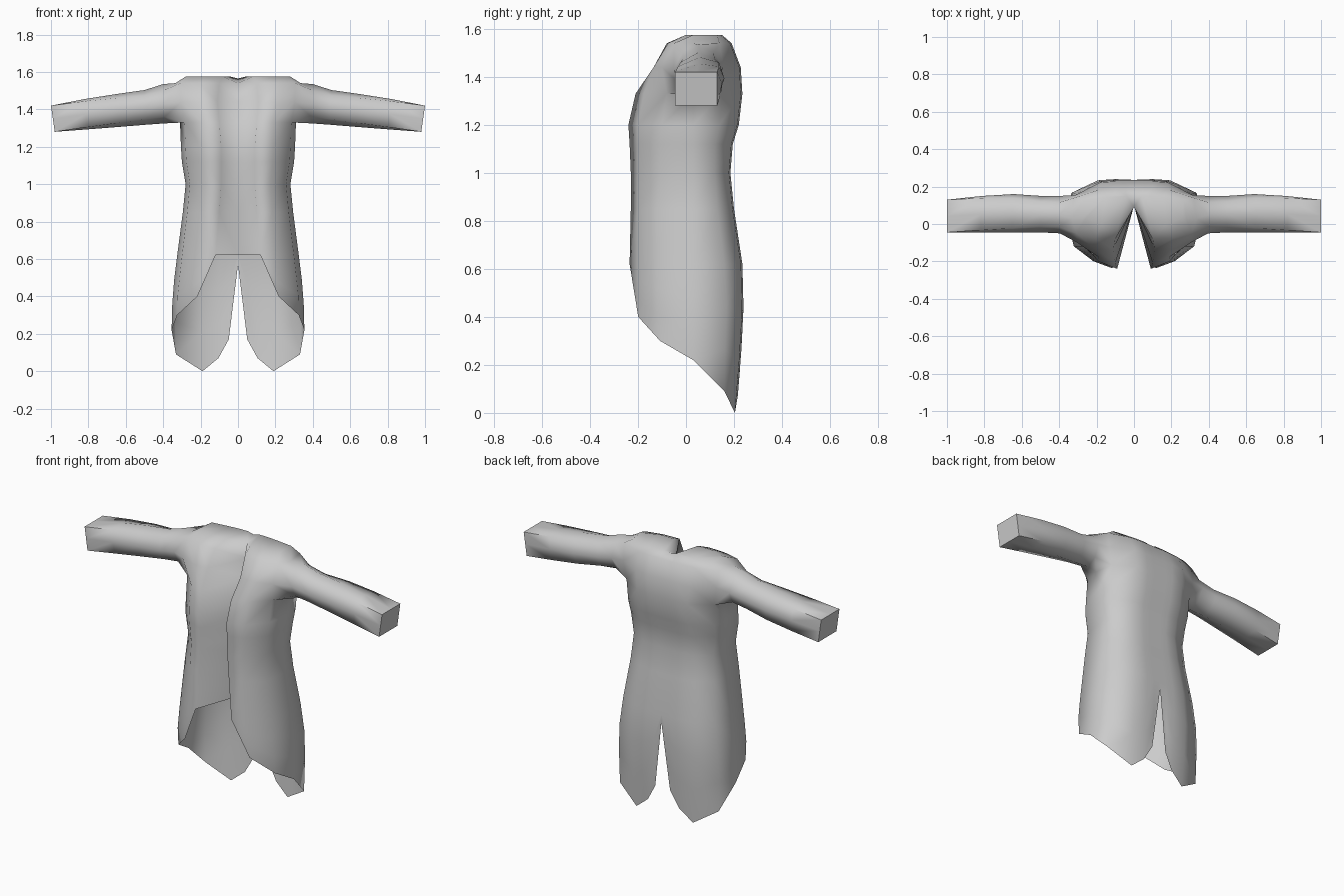
import bpy, bmesh

if "Cube" in bpy.data.objects:
    bpy.data.objects.remove(bpy.data.objects["Cube"])

# Torso sections: z, half width, lapel x, then y of lapel, front, front side, back side, back, groove
ROWS = [
    (0.00, .345, .12, -.22, -.19, -.09, .16, .210, .10),
    (0.22, .355, .12, -.22, -.19, -.10, .16, .228, .10),
    (0.42, .350, .12, -.23, -.20, -.12, .17, .240, .10),
    (0.62, .325, .12, -.235, -.20, -.12, .16, .235, .10),
    (0.85, .295, .10, -.23, -.20, -.12, .13, .200, .10),
    (1.00, .280, .09, -.23, -.20, -.11, .12, .185, .10),
    (1.12, .300, .09, -.235, -.20, -.11, .12, .195, .10),
    (1.20, .305, .09, -.24, -.20, -.10, .14, .220, .10),
    (1.33, .310, .10, -.21, -.175, -.08, .15, .235, .10),
    (1.44, .330, .11, -.135, -.135, -.10, .155, .228, .10),
    (1.54, .335, .10, -.08, -.075, -.05, .14, .190, .09),
    (1.575, .28, .08, .00, .00, .03, .13, .150, .09),
]
# Hem height of each column, from the front groove round to the back centre
HEM = [.62, .62, .40, .30, .22, .09, 0, .07, .17, .57]
WAIST = 3
# Sleeve sections: x, y min, y max, z top, z bottom, corner softening
SLEEVE = [
    (.40, -.05, .15, 1.535, 1.325, .035),
    (.50, -.045, .15, 1.503, 1.318, .03),
    (.65, -.045, .16, 1.482, 1.306, .022),
    (.82, -.045, .15, 1.455, 1.293, .012),
    (1.0, -.045, .13, 1.420, 1.280, 0),
]


def section(z):
    """Torso measurements at any height."""
    for a, b in zip(ROWS, ROWS[1:]):
        if z <= b[0]:
            t = (z - a[0]) / (b[0] - a[0])
            return [p + (q - p) * t for p, q in zip(a, b)]
    return list(ROWS[-1])


def column_point(c, z):
    _, w, xl, yl, yf, yfs, ybs, yb, yv = section(z)
    x, y = [(0, yv), (xl, yl), (.62 * w, yf), (.92 * w, yfs), (w, .03),
            (.95 * w, ybs), (.55 * w, yb - .006), (.3 * w, yb),
            (.14 * w, yb), (0, yb)][c]
    return x, y, z


bm = bmesh.new()
grid = []
# Skirt rows run from the uneven hem up to the waist
for t in (0, 1 / 3, 2 / 3):
    grid.append([bm.verts.new(column_point(c, h + (ROWS[WAIST][0] - h) * t))
                 for c, h in enumerate(HEM)])
for row in ROWS[WAIST:]:
    grid.append([bm.verts.new(column_point(c, row[0])) for c in range(10)])
top = len(grid) - 1
grid[top][0].co.z = 1.54      # neck dips at the front
grid[top][9].co.z = 1.565
a, b, c = top - 3, top - 2, top - 1   # rows around the armhole

# Torso wall, leaving the armhole open
for r in range(top):
    for k in range(9):
        if r in (a, b) and k in (3, 4):
            continue
        if r < 3 and k == 0:
            continue
        bm.faces.new((grid[r][k], grid[r][k + 1], grid[r + 1][k + 1], grid[r + 1][k]))

# Shoulder and neck closure
g = grid[top]
bm.faces.new((g[0], g[1], g[8], g[9]))
bm.faces.new((g[1], g[2], g[6], g[7], g[8]))
bm.faces.new((g[2], g[3], g[4], g[5], g[6]))

# Sleeve grown from the armhole
ring = [grid[a][3], grid[a][4], grid[a][5], grid[b][5],
        grid[c][5], grid[c][4], grid[c][3], grid[b][3]]
for x, y0, y1, zt, zb, s in SLEEVE:
    ym, zm, xb = (y0 + y1) / 2, (zt + zb) / 2, x - .02 * x
    new = [bm.verts.new(p) for p in (
        (xb, y0 + s, zb + s), (xb, ym, zb), (xb, y1 - s, zb + s), ((x + xb) / 2, y1, zm),
        (x, y1 - s, zt - s), (x, ym, zt), (x, y0 + s, zt - s), ((x + xb) / 2, y0, zm))]
    for i in range(8):
        j = (i + 1) % 8
        bm.faces.new((ring[i], ring[j], new[j], new[i]))
    ring = new
for f in bm.faces:
    f.smooth = True

# Flat sleeve end with a crisp rim
cap = bm.faces.new(ring)
for e in cap.edges:
    e.smooth = False
# Crisp corners along the cuff section
for i in (0, 2, 4, 6):
    for e in ring[i].link_edges:
        e.smooth = False

bmesh.ops.remove_doubles(bm, verts=bm.verts[:], dist=.0005)
bmesh.ops.delete(bm, geom=[v for v in bm.verts if not v.link_faces], context='VERTS')

mesh = bpy.data.meshes.new("coat")
bm.to_mesh(mesh)
bm.free()
coat = bpy.data.objects.new("coat", mesh)
bpy.context.collection.objects.link(coat)

cloth = bpy.data.materials.new("grey cloth")
cloth.diffuse_color = (.6, .6, .6, 1)
cloth.use_nodes = True
cloth.node_tree.nodes["Principled BSDF"].inputs["Base Color"].default_value = cloth.diffuse_color
mesh.materials.append(cloth)

# Other half of the coat
mirror = coat.modifiers.new("mirror", 'MIRROR')
mirror.use_axis[0] = True
mirror.use_clip = True
mirror.merge_threshold = .001
